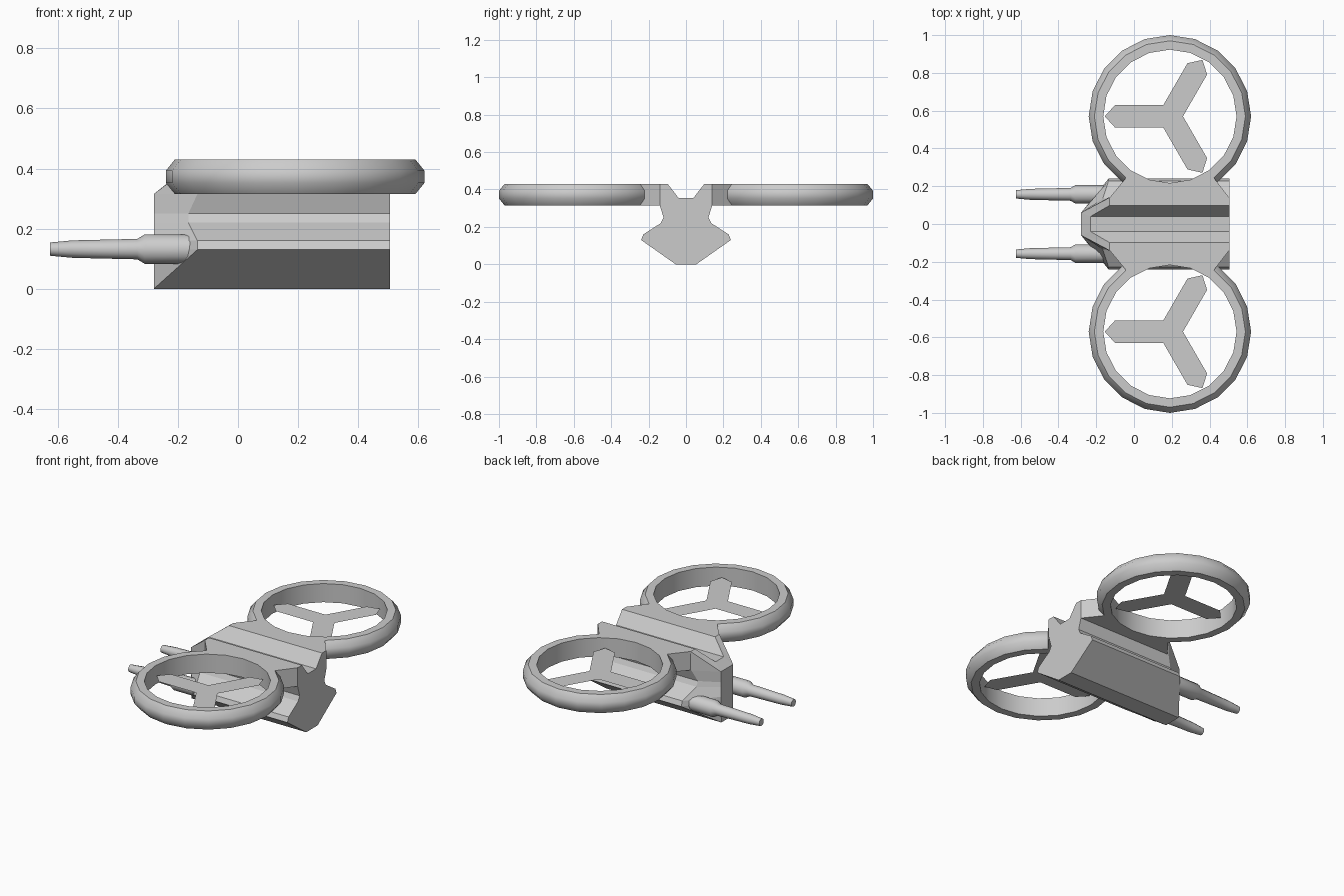
import bpy, bmesh
from math import sin, cos, pi, radians

if "Cube" in bpy.data.objects:
    bpy.data.objects.remove(bpy.data.objects["Cube"])

CX, CY = 0.19, 0.57        # rotor centre
Z0, Z1 = 0.315, 0.43       # ring bottom and top


def finish(name, bm, smooth=None):
    bmesh.ops.remove_doubles(bm, verts=bm.verts, dist=1e-4)
    bmesh.ops.recalc_face_normals(bm, faces=bm.faces)
    me = bpy.data.meshes.new(name)
    bm.to_mesh(me)
    bm.free()
    ob = bpy.data.objects.new(name, me)
    bpy.context.collection.objects.link(ob)
    if smooth:
        bpy.ops.object.select_all(action='DESELECT')
        ob.select_set(True)
        bpy.context.view_layer.objects.active = ob
        bpy.ops.object.shade_smooth_by_angle(angle=radians(smooth))
    return ob


def bridge(bm, a, b):
    n = len(a)
    for i in range(n):
        j = (i + 1) % n
        bm.faces.new((a[i], a[j], b[j], b[i]))


def prism(name, outline, z0, z1):
    bm = bmesh.new()
    lo = [bm.verts.new((x, y, z0)) for x, y in outline]
    hi = [bm.verts.new((x, y, z1)) for x, y in outline]
    bm.faces.new(lo)
    bm.faces.new(hi)
    bridge(bm, lo, hi)
    return finish(name, bm)


# Fuselage: half section as (y, z, x where the nose taper starts, nose y, nose z)
half = [(0.055, 0, -0.28, 0.055, 0), (0.24, 0.13, -0.135, 0.06, 0.13),
        (0.228, 0.16, -0.135, 0.06, 0.16), (0.135, 0.22, -0.165, 0.06, 0.22),
        (0.12, 0.25, -0.165, 0.06, 0.25), (0.14, Z0, -0.135, 0.06, Z0),
        (0.14, Z1, -0.13, 0.06, Z0), (0.098, Z1, -0.13, 0.06, Z0),
        (0.04, 0.355, -0.23, 0.06, Z0)]
section = half + [(-y, z, x, -ny, nz) for y, z, x, ny, nz in reversed(half)]
bm = bmesh.new()
back = [bm.verts.new((0.505, y, z)) for y, z, x, ny, nz in section]
mid = [bm.verts.new((x, y, z)) for y, z, x, ny, nz in section]
nose = [bm.verts.new((-0.28, ny, nz)) for y, z, x, ny, nz in section]
bm.faces.new(back)
bm.faces.new(nose)
bridge(bm, back, mid)
bridge(bm, mid, nose)
finish("fuselage", bm)


def lathe(name, profile, n, place, closed, smooth):
    """Revolve (radius, height) points; place maps them into the scene."""
    bm = bmesh.new()
    rings = [[bm.verts.new(place(r * cos(2 * pi * i / n), r * sin(2 * pi * i / n), h))
              for i in range(n)] for r, h in profile]
    for a, b in zip(rings, rings[1:]):
        bridge(bm, a, b)
    if closed:
        bridge(bm, rings[-1], rings[0])
    else:
        bm.faces.new(rings[0])
        bm.faces.new(rings[-1])
    return finish(name, bm, smooth)


duct = [(0.353, Z0), (0.40, Z0), (0.43, 0.352), (0.43, 0.393), (0.40, Z1), (0.353, Z1)]
barrel = [(0.022, -0.625), (0.029, -0.55), (0.034, -0.335), (0.049, -0.31), (0.049, -0.13)]

for side, s in (("left", 1), ("right", -1)):
    # Duct ring around the rotor
    lathe(side + "_duct_ring", duct, 20,
          lambda u, v, h: (CX + u, s * CY + v, h), True, 45)

    # Mount joining the ring to the fuselage
    arc = [(CX + 0.375 * cos(radians(a)), CY + 0.375 * sin(radians(a)))
           for a in range(-54, -127, -18)]
    plate = [(-0.13, 0.138), (0.505, 0.138), (0.43, 0.235)] + arc + [(-0.05, 0.235)]
    prism(side + "_ring_mount", [(x, s * y) for x, y in plate], Z0, Z1)

    # Flat three-bladed rotor
    pts = []
    for k in range(3):
        a = radians(60 + 120 * k)
        for u, v in ((0.0346, -0.06), (0.29, -0.06), (0.345, 0), (0.29, 0.06)):
            pts.append((CX + u * cos(a) - v * sin(a), s * CY + u * sin(a) + v * cos(a), 0.37))
    bm = bmesh.new()
    bm.faces.new([bm.verts.new(p) for p in pts])
    finish(side + "_rotor", bm)

    # Forward barrel
    lathe(side + "_barrel", barrel, 12,
          lambda u, v, h: (h, s * 0.157 + u, 0.132 + v), False, 40)
